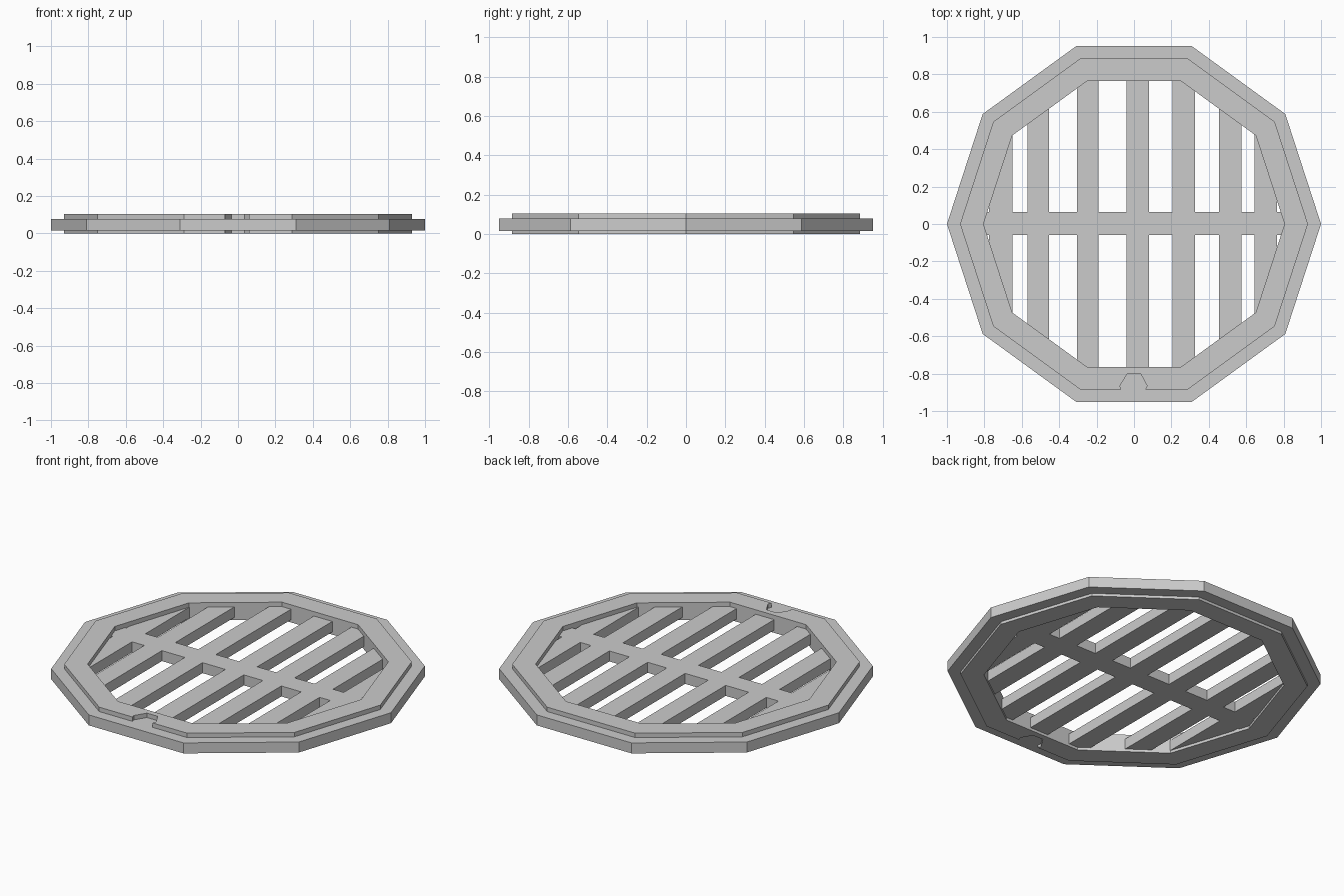
import bpy, bmesh, math

if "Cube" in bpy.data.objects:
    bpy.data.objects.remove(bpy.data.objects["Cube"])

STEP = math.radians(36)
Z_BOT, Z_LOW, Z_HIGH, Z_TOP = 0.0, 0.016, 0.078, 0.104


def decagon(r):
    # starts left of the front edge so the notch can be appended at the end
    return [(r * math.cos(STEP * (k - 2)), r * math.sin(STEP * (k - 2))) for k in range(10)]


def finish(bm, name):
    bmesh.ops.recalc_face_normals(bm, faces=bm.faces[:])
    mesh = bpy.data.meshes.new(name)
    bm.to_mesh(mesh)
    bm.free()
    obj = bpy.data.objects.new(name, mesh)
    bpy.context.collection.objects.link(obj)


# Frame: stepped decagonal ring with a locating notch at the front
def build_frame():
    bm = bmesh.new()

    def loop(points, z):
        vs = [bm.verts.new((x, y, z)) for x, y in points]
        return vs, [bm.edges.new((vs[i - 1], vs[i])) for i in range(len(vs))]

    def wall(a, b):
        for i in range(len(a[0])):
            bm.faces.new((a[0][i - 1], a[0][i], b[0][i], b[0][i - 1]))

    def cap(a, b):
        bmesh.ops.triangle_fill(bm, edges=a[1] + b[1], use_beauty=True)

    outer, hole, collar = decagon(1.0), decagon(0.805), decagon(0.93)
    front = collar[0][1]
    # the front edge runs from vertex 9 to vertex 0
    collar += [(-0.07, front), (-0.075, -0.865), (-0.035, -0.80),
               (0.035, -0.80), (0.07, -0.865), (0.06, front)]
    # rotate so the edge list lies in order: 10 corners, then the notch
    right, left = (0.93 * math.cos(-2 * STEP), front), (0.93 * math.cos(-3 * STEP), front)
    assert abs(collar[0][0] - right[0]) < 1e-6 and abs(collar[9][0] - left[0]) < 1e-6

    rim = [loop(outer, z) for z in (Z_LOW, Z_HIGH)]
    low = [loop(collar, z) for z in (Z_BOT, Z_LOW)]
    high = [loop(collar, z) for z in (Z_HIGH, Z_TOP)]
    inner = [loop(hole, z) for z in (Z_BOT, Z_TOP)]
    for pair in (rim, low, high, inner):
        wall(*pair)
    cap(rim[1], high[0])
    cap(rim[0], low[1])
    cap(high[1], inner[1])
    cap(low[0], inner[0])
    finish(bm, "frame")


# Grate: seven bars and one cross bar, with the ends buried in the frame
def build_grate():
    def reach(x, r=0.84):
        a = r * math.cos(STEP / 2)
        return min((a - abs(x) * math.cos(t)) / math.sin(t)
                   for t in (STEP / 2, 1.5 * STEP, 2.5 * STEP))

    bars = [(-0.775, -0.65), (-0.57, -0.455), (-0.305, -0.19), (-0.04, 0.08),
            (0.205, 0.325), (0.455, 0.575), (0.645, 0.765)]
    xs = [-0.815] + [x for bar in bars for x in bar] + [0.815]
    bm = bmesh.new()
    rows = []
    for x in xs:
        e = max(reach(x), 0.08)
        rows.append([bm.verts.new((x, y, Z_LOW)) for y in (-e, -0.06, 0.065, e)])
    for i in range(len(xs) - 1):
        for j in ((0, 1, 2) if i % 2 else (1,)):
            bm.faces.new((rows[i][j], rows[i + 1][j], rows[i + 1][j + 1], rows[i][j + 1]))
    bmesh.ops.delete(bm, geom=[v for v in bm.verts if not v.link_faces], context='VERTS')
    ext = bmesh.ops.extrude_face_region(bm, geom=bm.faces[:], use_keep_orig=True)
    top = [g for g in ext["geom"] if isinstance(g, bmesh.types.BMVert)]
    bmesh.ops.translate(bm, verts=top, vec=(0, 0, Z_HIGH - Z_LOW))
    finish(bm, "grate")


build_frame()
build_grate()
